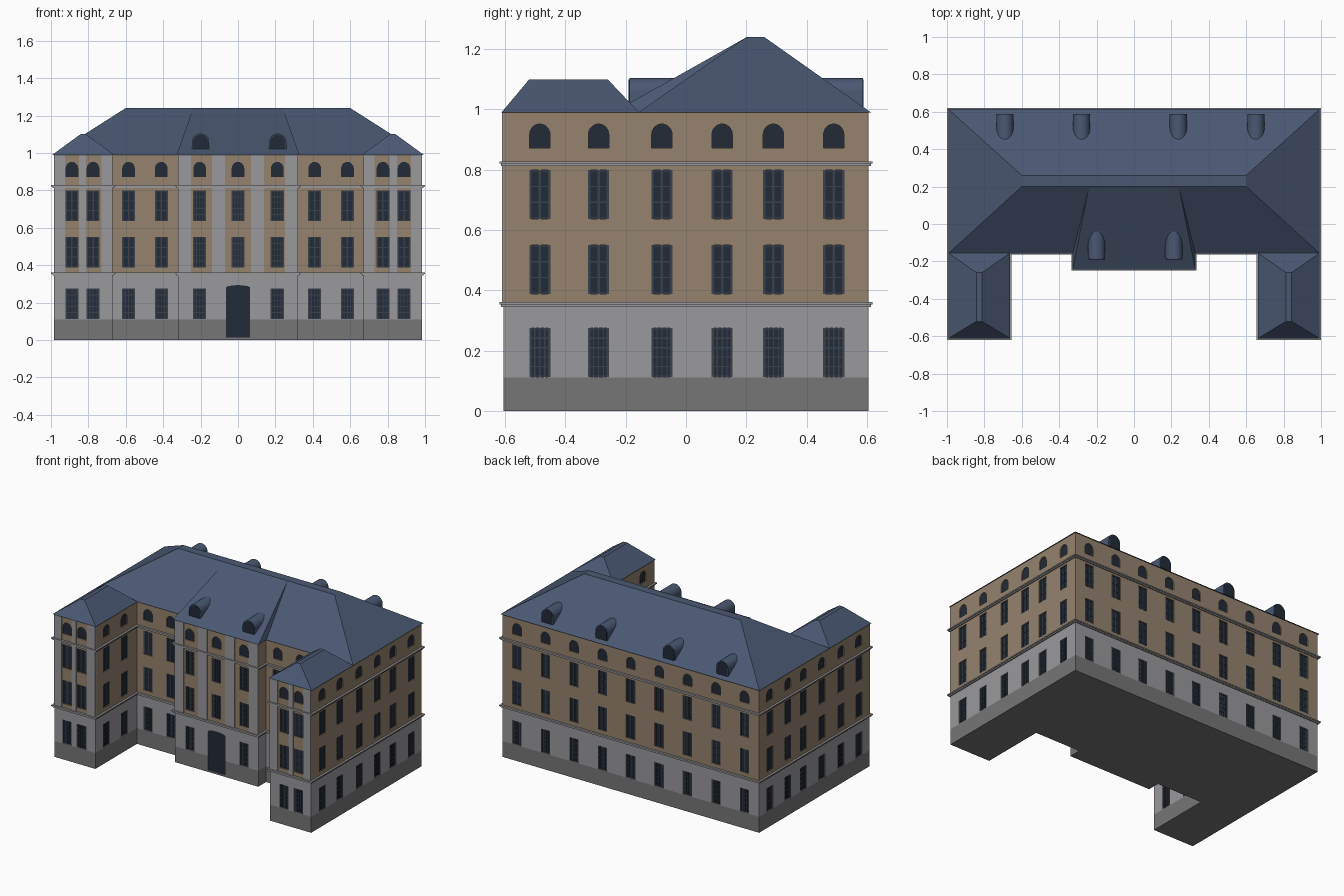
import bpy, bmesh, math
from mathutils import Vector, Matrix

if "Cube" in bpy.data.objects:
    bpy.data.objects.remove(bpy.data.objects["Cube"])


def material(name, rgb):
    m = bpy.data.materials.new(name)
    m.diffuse_color = (*rgb, 1)
    m.use_nodes = True
    m.node_tree.nodes["Principled BSDF"].inputs["Base Color"].default_value = m.diffuse_color
    return m


TAN = material("tan_plaster", (0.30, 0.225, 0.155))
STONE = material("pale_stone", (0.32, 0.32, 0.335))
PLINTH = material("dark_stone", (0.18, 0.18, 0.185))
SLATE = material("blue_slate", (0.068, 0.098, 0.17))
GLASS = material("dark_glass", (0.016, 0.024, 0.038))
BARS = material("window_bars", (0.04, 0.052, 0.07))


def finish(bm, name, mat):
    bmesh.ops.recalc_face_normals(bm, faces=bm.faces[:])
    me = bpy.data.meshes.new(name)
    bm.to_mesh(me)
    bm.free()
    ob = bpy.data.objects.new(name, me)
    bpy.context.collection.objects.link(ob)
    if mat:
        me.materials.append(mat)
    return ob


def loft(bm, a, b):
    """Closed solid between two matching loops of points."""
    va, vb = [bm.verts.new(p) for p in a], [bm.verts.new(p) for p in b]
    bm.faces.new(va[::-1])
    bm.faces.new(vb)
    for i in range(len(va)):
        j = (i + 1) % len(va)
        bm.faces.new((va[i], va[j], vb[j], vb[i]))


# Footprint: rear block, projecting centre bay and two front wings
half = [(0.32, -0.235), (0.32, -0.15), (0.67, -0.15), (0.67, -0.605), (0.985, -0.605), (0.985, 0.605)]
FOOT = [Vector(p) for p in half + [(-x, y) for x, y in half[::-1]]]


def footprint(off):
    out = []
    for i, p in enumerate(FOOT):
        e1 = (p - FOOT[i - 1]).normalized()
        e2 = (FOOT[(i + 1) % len(FOOT)] - p).normalized()
        out.append(p + off * Vector((e1.y + e2.y, -e1.x - e2.x)))
    return out


def storey(bm, z0, z1, off=0):
    ring = footprint(off)
    loft(bm, [(p.x, p.y, z0) for p in ring], [(p.x, p.y, z1) for p in ring])


def storey_object(name, z0, z1, mat):
    bm = bmesh.new()
    storey(bm, z0, z1)
    return finish(bm, name, mat)


walls = [storey_object("plinth", 0, 0.11, PLINTH),
         storey_object("ground_floor_wall", 0.11, 0.35, STONE),
         storey_object("upper_wall", 0.35, 0.99, TAN)]

# Stepped string courses
bm = bmesh.new()
for z in (0.345, 0.812):
    storey(bm, z, z + 0.008, 0.008)
    storey(bm, z + 0.008, z + 0.016, 0.014)
finish(bm, "string_courses", STONE)

cut, glass, bars, pilasters, dormers = [bmesh.new() for _ in range(5)]


def frame(x, y, n):
    """Wall frame: u runs right seen from outside, d points outward."""
    n = Vector((*n, 0))
    u = Vector((0, 0, 1)).cross(n)
    m = Matrix((u, n, Vector((0, 0, 1)))).transposed().to_4x4()
    return Matrix.Translation((x, y, 0)) @ m


def prism(bm, pts, d0, d1, m):
    loft(bm, [m @ Vector((u, d0, z)) for u, z in pts], [m @ Vector((u, d1, z)) for u, z in pts])


def rect(u, z0, w, z1):
    return [(u - w / 2, z0), (u + w / 2, z0), (u + w / 2, z1), (u - w / 2, z1)]


def arch(w, z0, z1, rise, n=10):
    top = [(w / 2 * math.cos(math.pi * i / n), z1 - rise + rise * math.sin(math.pi * i / n)) for i in range(n + 1)]
    return [(-w / 2, z0), (w / 2, z0)] + top


def opening(shape, m):
    prism(cut, shape, -0.012, 0.02, m)
    prism(glass, shape, -0.016, -0.007, m)


def window(m, z0, z1, cols, rows, w=0.07):
    opening(rect(0, z0, w, z1), m)
    for i in range(cols + 1):
        thick = 0.008 if i in (0, cols) or cols == 2 else 0.004
        u = (i / cols - 0.5) * (w - thick)
        prism(bars, rect(u, z0, thick, z1), -0.008, -0.003, m)
    for j in range(rows + 1):
        z = z0 + 0.003 + (z1 - z0 - 0.006) * j / rows
        prism(bars, rect(0, z - 0.002, w, z + 0.002), -0.008, -0.004, m)


def column_of_windows(x, y, n, fine=False, ground=True):
    m = frame(x, y, n)
    if ground:
        window(m, 0.113, 0.275, 4, 5)
    for z in (0.388, 0.637):
        window(m, z, z + 0.162, 4 if fine else 2, 5 if fine else 3)
    opening(arch(0.068, 0.872, 0.952, 0.036), m)


# Front, rear and side windows
F, B = (0, -1), (0, 1)
for x in (-0.205, 0, 0.21):
    column_of_windows(x, -0.235, F, True, x != 0)
for s in (-1, 1):
    for x in (0.41, 0.585):
        column_of_windows(s * x, -0.15, F)
    for x in (0.775, 0.888):
        column_of_windows(s * x, -0.605, F)
    for y in (-0.485, -0.29, -0.08, 0.12, 0.29, 0.49):
        column_of_windows(s * 0.985, y, (s, 0))
    for y in (-0.485, -0.29):
        column_of_windows(s * 0.67, y, (-s, 0))
    # Flat pilasters on the wing fronts and centre bay
    for x, w in ((0.955, 0.06), (0.832, 0.036), (0.7, 0.06)):
        prism(pilasters, rect(0, 0.355, w, 0.99), -0.01, 0.005, frame(s * x, -0.605, F))
    for x, w in ((0.285, 0.07), (0.105, 0.07)):
        prism(pilasters, rect(0, 0.355, w, 0.99), -0.01, 0.005, frame(s * x, -0.235, F))
for i in range(-4, 5):
    column_of_windows(i * 0.218, 0.605, B)

# Entrance door with shallow arched head
opening(arch(0.13, 0.012, 0.293, 0.014), frame(0, -0.235, F))

# Recess the openings in the walls
cutter = finish(cut, "opening_cutter", None)
cutter.hide_render = True
for ob in walls:
    mod = ob.modifiers.new("openings", 'BOOLEAN')
    mod.operation, mod.solver, mod.object = 'DIFFERENCE', 'EXACT', cutter
    bpy.context.view_layer.objects.active = ob
    bpy.ops.object.modifier_apply(modifier=mod.name)
bpy.data.objects.remove(cutter)


# Hipped roofs with narrow flat ridges
def hip(name, base, top, z1, z0=0.99):
    bm = bmesh.new()
    loops = [[(x0, y0, z), (x1, y0, z), (x1, y1, z), (x0, y1, z)]
             for (x0, x1, y0, y1), z in ((base, z0), (top, z1))]
    loft(bm, *loops)
    return finish(bm, name, SLATE)


hip("main_roof", (-0.993, 0.993, -0.158, 0.614), (-0.6, 0.6, 0.2, 0.26), 1.24)
hip("centre_bay_roof", (-0.328, 0.328, -0.243, 0.2), (-0.24, 0.24, 0.2, 0.22), 1.239)
hip("right_wing_roof", (0.662, 0.993, -0.612, -0.155), (0.813, 0.842, -0.52, -0.26), 1.10)
hip("left_wing_roof", (-0.993, -0.662, -0.612, -0.155), (-0.842, -0.813, -0.52, -0.26), 1.10)

# Round-topped dormers
spots = [(x, -0.188, F, 0.2) for x in (-0.2, 0.213)]
spots += [(x, 0.587, B, 0.18) for x in (-0.69, -0.28, 0.237, 0.652)]
for x, y, n, depth in spots:
    m = frame(x, y, n)
    prism(dormers, arch(0.092, 1.0, 1.104, 0.046, 14), -depth, 0, m)
    prism(glass, arch(0.082, 1.005, 1.099, 0.041, 14), -0.01, 0.002, m)

dormer = finish(dormers, "dormers", SLATE)
finish(glass, "window_and_door_panes", GLASS)
finish(bars, "window_bars", BARS)
finish(pilasters, "pilasters", STONE)

# Smooth the dormer vaults
bpy.ops.object.select_all(action='DESELECT')
dormer.select_set(True)
bpy.context.view_layer.objects.active = dormer
bpy.ops.object.shade_smooth_by_angle(angle=math.radians(30))
